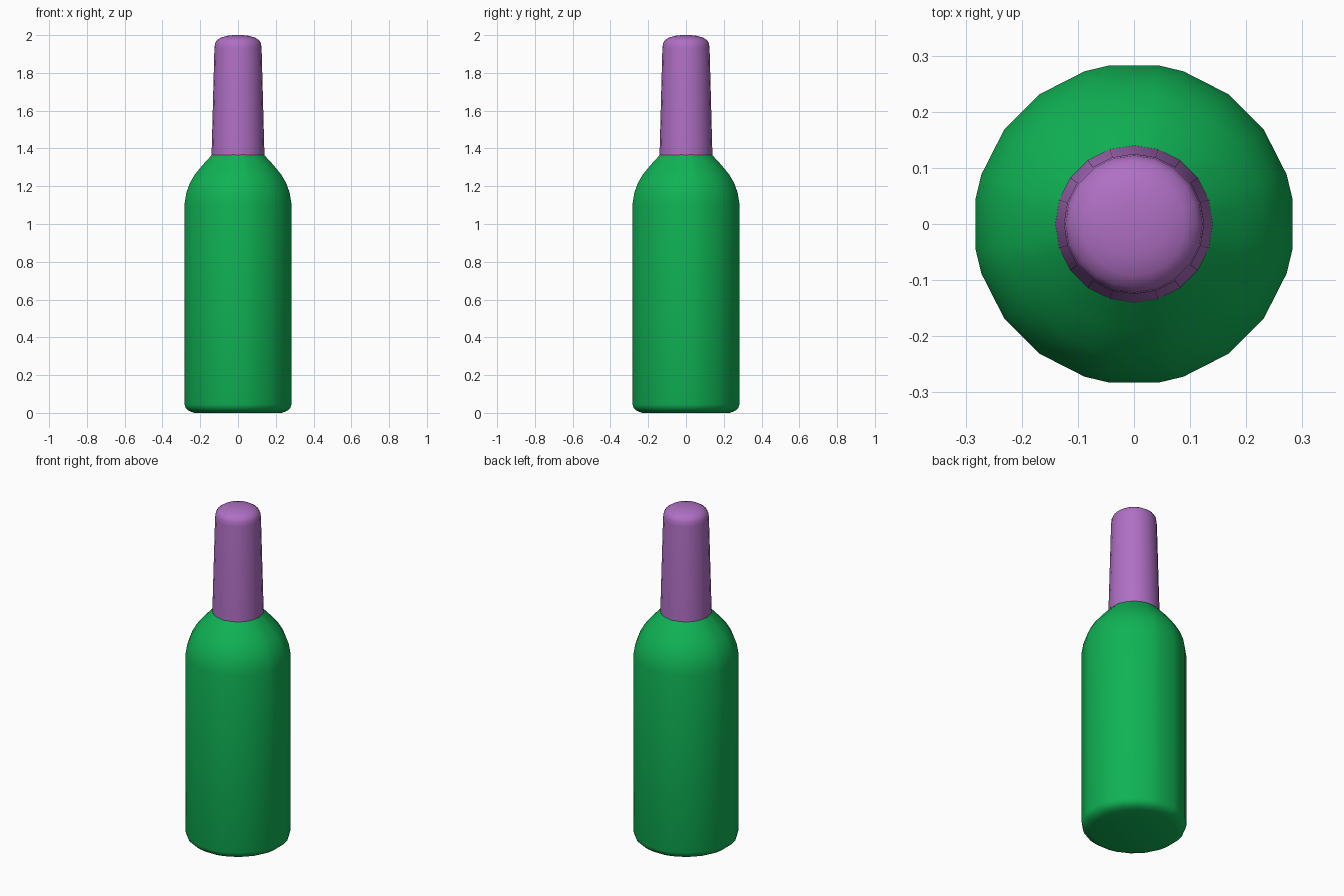
import bpy
import bmesh
import math

cube = bpy.data.objects.get("Cube")
if cube:
    bpy.data.objects.remove(cube, do_unlink=True)


def make_material(name, colour):
    mat = bpy.data.materials.new(name)
    mat.use_nodes = True
    mat.diffuse_color = colour
    mat.node_tree.nodes["Principled BSDF"].inputs["Base Color"].default_value = colour
    return mat


def lathe(name, profile, angles, material, smooth_angle):
    """Sweep (radius, height) points through the given angles, with closed ends."""
    bm = bmesh.new()
    rings = [[bm.verts.new((r * math.cos(a), r * math.sin(a), z)) for a in angles]
             for r, z in profile]
    count = len(angles)
    for low, high in zip(rings, rings[1:]):
        for i in range(count):
            j = (i + 1) % count
            bm.faces.new((low[i], low[j], high[j], high[i]))
    bm.faces.new(rings[0][::-1])
    bm.faces.new(rings[-1])
    mesh = bpy.data.meshes.new(name)
    bm.to_mesh(mesh)
    bm.free()
    mesh.materials.append(material)
    obj = bpy.data.objects.new(name, mesh)
    bpy.context.collection.objects.link(obj)
    bpy.ops.object.select_all(action="DESELECT")
    obj.select_set(True)
    bpy.context.view_layer.objects.active = obj
    bpy.ops.object.shade_smooth_by_angle(angle=math.radians(smooth_angle))
    return obj


green = make_material("bottle green", (0.005, 0.45, 0.09, 1))
purple = make_material("foil purple", (0.43, 0.16, 0.55, 1))

# Bottle body: twenty sides, with the four cardinal corners cut flat
body_angles = [math.radians(q * 90 + a) for q in range(4) for a in (9, 18, 36, 54, 72, 81)]
body_profile = [(0.235, 0), (0.262, 0.01), (0.28, 0.025), (0.286, 0.045),
                (0.286, 1.11), (0.277, 1.165), (0.259, 1.215),
                (0.233, 1.26), (0.19, 1.312), (0.136, 1.37)]
lathe("bottle_body", body_profile, body_angles, green, 40)

# Foil sleeve with a domed top
foil_angles = [math.radians(i * 18) for i in range(20)]
foil_profile = [(0.14, 1.365), (0.125, 1.93), (0.122, 1.955), (0.113, 1.972),
                (0.092, 1.986), (0.06, 1.996), (0.025, 2.0)]
lathe("neck_foil", foil_profile, foil_angles, purple, 40)
